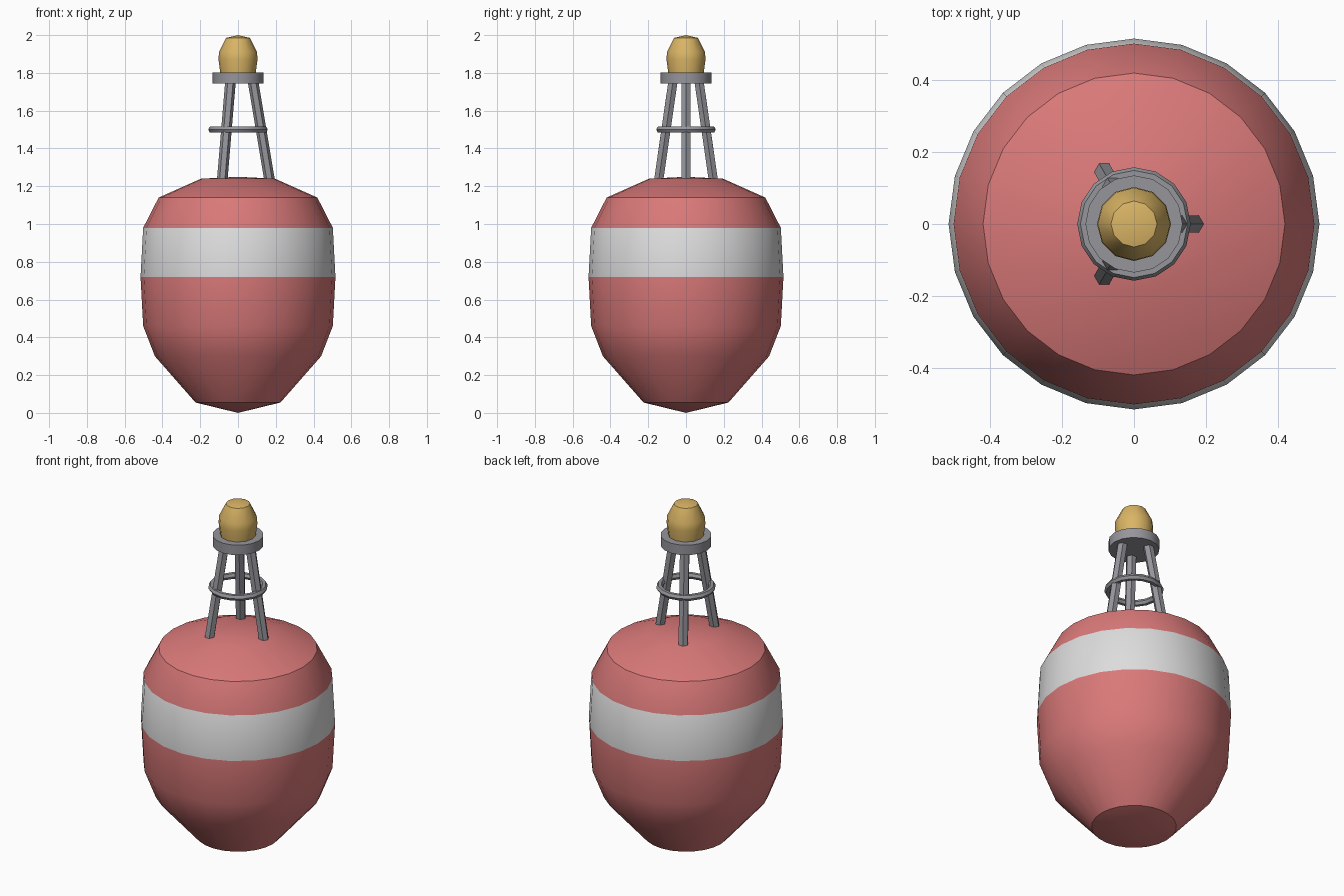
import bpy, bmesh, math
from mathutils import Vector

cube = bpy.data.objects.get("Cube")
if cube:
    bpy.data.objects.remove(cube, do_unlink=True)


def material(name, rgb):
    mat = bpy.data.materials.new(name)
    mat.use_nodes = True
    color = (*rgb, 1)
    mat.diffuse_color = color
    mat.node_tree.nodes["Principled BSDF"].inputs["Base Color"].default_value = color
    return mat


RED = material("faded red", (0.70, 0.19, 0.19))
WHITE = material("off white", (0.72, 0.72, 0.72))
METAL = material("grey metal", (0.30, 0.30, 0.33))
GOLD = material("lamp yellow", (0.70, 0.46, 0.13))


def smooth(obj):
    bpy.ops.object.select_all(action="DESELECT")
    obj.select_set(True)
    bpy.context.view_layer.objects.active = obj
    bpy.ops.object.shade_smooth_by_angle(angle=math.radians(32))


def lathe(name, profile, sides, *mats):
    """Revolve (radius, height) points around the z axis."""
    bm = bmesh.new()
    verts = [bm.verts.new((r, 0, z)) for r, z in profile]
    edges = [bm.edges.new(pair) for pair in zip(verts, verts[1:])]
    bmesh.ops.spin(bm, geom=verts + edges, axis=(0, 0, 1), cent=(0, 0, 0),
                   angle=math.tau, steps=sides, use_duplicate=False)
    bmesh.ops.remove_doubles(bm, verts=bm.verts, dist=0.0005)
    bmesh.ops.recalc_face_normals(bm, faces=bm.faces)
    mesh = bpy.data.meshes.new(name)
    bm.to_mesh(mesh)
    bm.free()
    for mat in mats:
        mesh.materials.append(mat)
    obj = bpy.data.objects.new(name, mesh)
    bpy.context.collection.objects.link(obj)
    smooth(obj)
    return obj


# Float body, with a white band on its upper middle row of faces
body = lathe("float_body", [(0, 0), (0.225, 0.055), (0.44, 0.30), (0.502, 0.46),
                            (0.516, 0.72), (0.502, 0.98), (0.42, 1.14),
                            (0.195, 1.24), (0, 1.25)], 24, RED, WHITE)
for face in body.data.polygons:
    face.material_index = int(0.72 < face.center.z < 0.98)

# Three leaning posts
for i in range(3):
    turn = i * math.tau / 3
    out = Vector((math.cos(turn), math.sin(turn), 0))
    foot = out * 0.169 + Vector((0, 0, 1.22))
    head = out * 0.078 + Vector((0, 0, 1.765))
    lean = head - foot
    bpy.ops.mesh.primitive_cylinder_add(vertices=6, radius=0.028, depth=lean.length,
                                        location=(foot + head) / 2)
    post = bpy.context.object
    post.name = f"tower_post_{i + 1}"
    # Turn a corner of the hexagon outwards, then lean the post inwards
    post.rotation_euler = (0, -math.atan2(0.091, 0.545), turn)
    for vert in post.data.vertices:
        vert.co.xy = (vert.co.y, -vert.co.x)
    post.data.materials.append(METAL)
    smooth(post)

# Brace ring around the posts
bpy.ops.mesh.primitive_torus_add(major_segments=16, minor_segments=6, major_radius=0.14,
                                 minor_radius=0.018, location=(0, 0, 1.5))
ring = bpy.context.object
ring.name = "brace_ring"
ring.data.materials.append(METAL)
smooth(ring)

# Lamp platform and lamp
lathe("lamp_platform", [(0, 1.745), (0.135, 1.745), (0.135, 1.803), (0, 1.803)], 16, METAL)
lathe("lamp", [(0, 1.80), (0.094, 1.80), (0.103, 1.87), (0.101, 1.91),
               (0.064, 1.985), (0, 2.0)], 12, GOLD)
